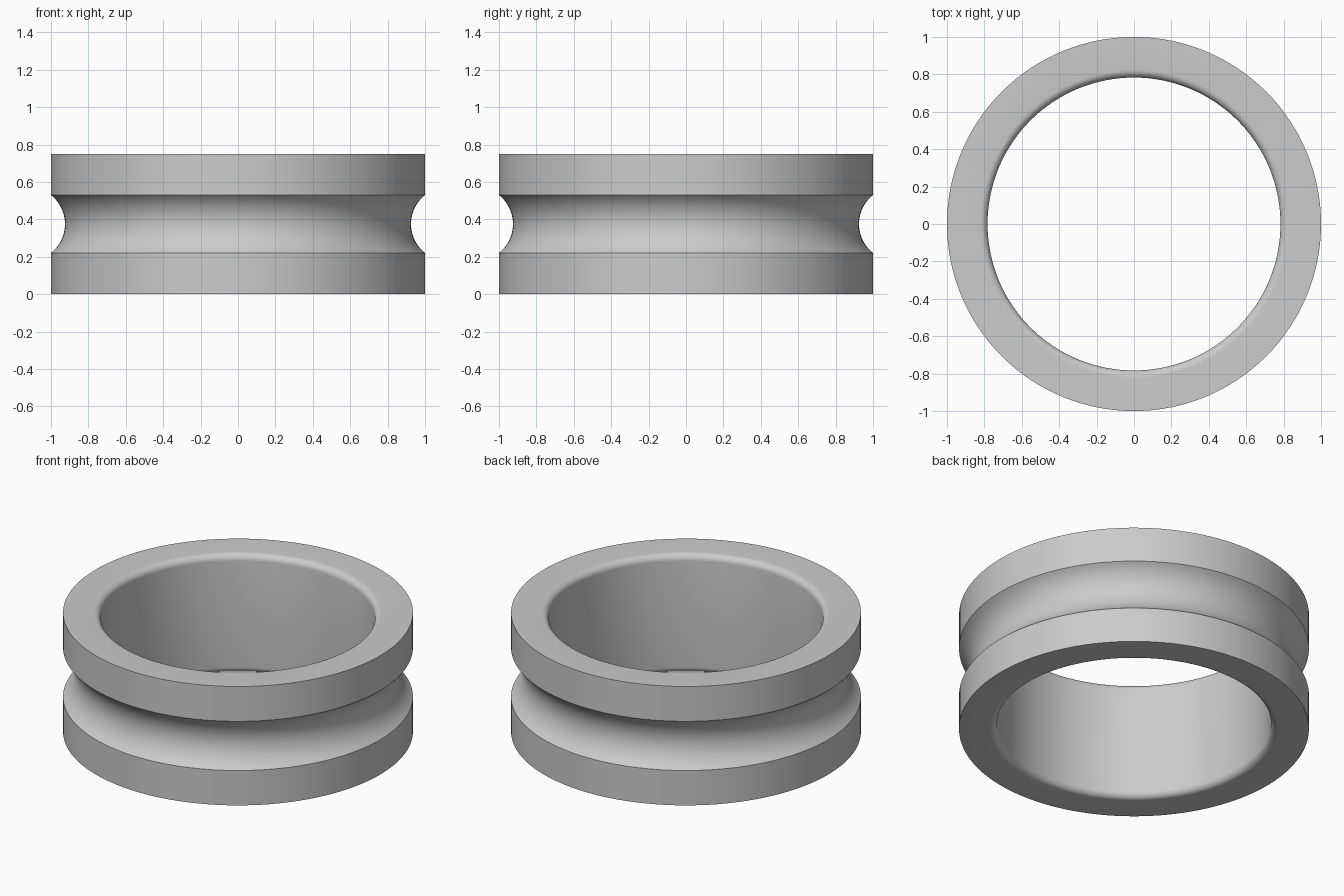
import bpy, bmesh, math
from mathutils import Vector

cube = bpy.data.objects.get("Cube")
if cube:
    bpy.data.objects.remove(cube, do_unlink=True)

SEGMENTS = 128
OUTER, BORE, HEIGHT = 1.0, 0.783, 0.75
FILLET = 0.04
GROOVE_HALF, GROOVE_DEPTH = 0.155, 0.075


def arc(cx, cz, radius, start, end, steps):
    """Points (radius, z) along an arc, angles in radians."""
    angles = [start + (end - start) * i / steps for i in range(steps + 1)]
    return [(cx + radius * math.cos(a), cz + radius * math.sin(a)) for a in angles]


# Cross-section: outer wall with ball groove, flat ends, rounded bore edges
groove_r = (GROOVE_HALF ** 2 + GROOVE_DEPTH ** 2) / (2 * GROOVE_DEPTH)
groove_x = OUTER - GROOVE_DEPTH + groove_r
sweep = math.asin(GROOVE_HALF / groove_r)
mid = BORE + FILLET
profile = [(OUTER, 0)]
profile += arc(groove_x, HEIGHT / 2, groove_r, math.pi + sweep, math.pi - sweep, 20)
profile += [(OUTER, HEIGHT)]
profile += arc(mid, HEIGHT - FILLET, FILLET, math.pi / 2, math.pi, 8)
profile += arc(mid, FILLET, FILLET, math.pi, 1.5 * math.pi, 8)

# Revolve the closed section around the vertical axis
bm = bmesh.new()
verts = [bm.verts.new((r, 0, z)) for r, z in profile]
edges = [bm.edges.new((v, verts[(i + 1) % len(verts)])) for i, v in enumerate(verts)]
bmesh.ops.spin(bm, geom=verts + edges, cent=Vector(), axis=(0, 0, 1),
               angle=2 * math.pi, steps=SEGMENTS, use_merge=True)
bmesh.ops.remove_doubles(bm, verts=bm.verts, dist=1e-5)
bmesh.ops.recalc_face_normals(bm, faces=bm.faces)
mesh = bpy.data.meshes.new("bearing_ring")
bm.to_mesh(mesh)
bm.free()

# Plain grey steel
steel = bpy.data.materials.new("steel_grey")
steel.use_nodes = True
color = (0.6, 0.6, 0.6, 1)
steel.diffuse_color = color
steel.node_tree.nodes["Principled BSDF"].inputs["Base Color"].default_value = color
mesh.materials.append(steel)

ring = bpy.data.objects.new("bearing_ring", mesh)
bpy.context.collection.objects.link(ring)
bpy.ops.object.select_all(action="DESELECT")
ring.select_set(True)
bpy.context.view_layer.objects.active = ring
bpy.ops.object.shade_smooth_by_angle(angle=math.radians(30))
